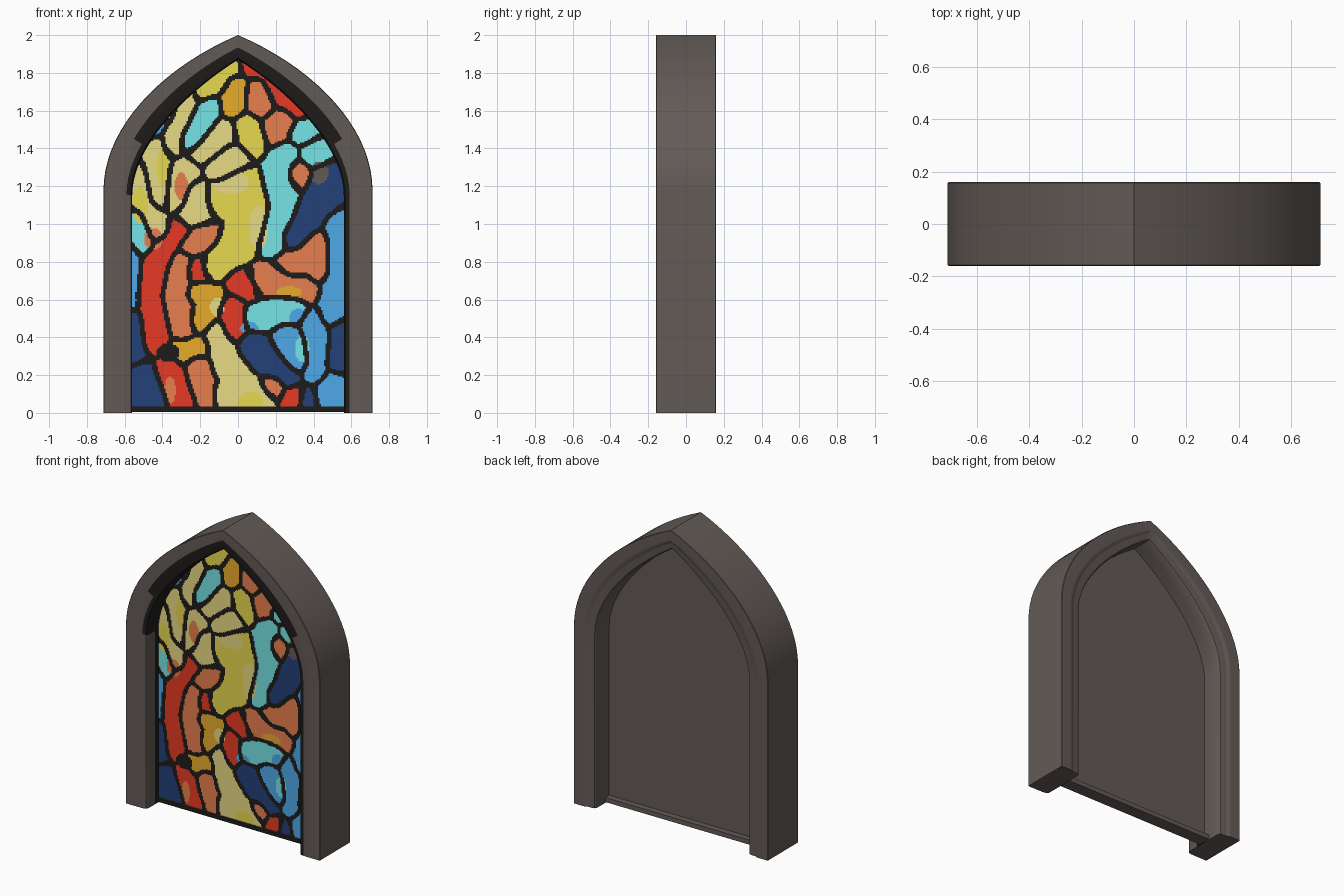
import bpy, bmesh, math

if "Cube" in bpy.data.objects:
    bpy.data.objects.remove(bpy.data.objects["Cube"])

COLOURS = {
    "stone": (0.124, 0.104, 0.095), "lead": (0.013, 0.012, 0.011),
    "pale": (0.84, 0.74, 0.24), "yellow": (0.80, 0.69, 0.08),
    "gold": (0.83, 0.43, 0.025), "orange": (0.83, 0.22, 0.08),
    "red": (0.80, 0.042, 0.018), "cyan": (0.18, 0.78, 0.79),
    "sky": (0.08, 0.41, 0.83), "navy": (0.016, 0.052, 0.19),
}
NAMES = list(COLOURS)
MATS = []
for name, rgb in COLOURS.items():
    m = bpy.data.materials.new(name)
    m.diffuse_color = (*rgb, 1)
    m.use_nodes = True
    m.node_tree.nodes["Principled BSDF"].inputs["Base Color"].default_value = m.diffuse_color
    MATS.append(m)
GLASS_Y, BACK_Y = -0.034, 0.005


def make(name, bm, recalc=True):
    if recalc:
        bmesh.ops.recalc_face_normals(bm, faces=bm.faces)
    me = bpy.data.meshes.new(name)
    bm.to_mesh(me)
    bm.free()
    for m in MATS:
        me.materials.append(m)
    ob = bpy.data.objects.new(name, me)
    bpy.context.collection.objects.link(ob)
    return ob


# pointed arch outline: s = 0 is the outer edge, s = 1 the edge of the glass
OUTER = [(0.712, 1.18), (0.712, 1.50), (0.42, 1.82), (0, 2.0)]
INNER = [(0.56, 1.15), (0.56, 1.40), (0.30, 1.68), (0, 1.87)]


def arch(s, base=0.0, n=18):
    p = [(a[0] + (b[0] - a[0]) * s, a[1] + (b[1] - a[1]) * s) for a, b in zip(OUTER, INNER)]
    right = [(p[0][0], base)]
    for i in range(n + 1):
        t = i / n
        k = ((1 - t) ** 3, 3 * t * (1 - t) ** 2, 3 * t * t * (1 - t), t ** 3)
        right.append(tuple(sum(w * q[j] for w, q in zip(k, p)) for j in (0, 1)))
    return right + [(-x, z) for x, z in reversed(right[:-1])]


# frame: moulded section swept along the arch, feet capped
SECTION = [(0, -0.157), (0.02, -0.16), (0.5, -0.16), (0.8, -0.159), (0.95, -0.154),
           (1, -0.138), (1, -0.07), (1, -0.03), (1, 0.0), (1, 0.07), (1, 0.13),
           (0.95, 0.146), (0.85, 0.15), (0.68, 0.15), (0.62, 0.152), (0.55, 0.159),
           (0.45, 0.16), (0.02, 0.16), (0, 0.157)]
bm = bmesh.new()
rings = [[bm.verts.new((x, y, z)) for x, z in arch(s)] for s, y in SECTION]
for i, (s, y) in enumerate(SECTION):
    j = (i + 1) % len(SECTION)
    a, b = rings[i], rings[j]
    mid_s, mid_y = (s + SECTION[j][0]) / 2, (y + SECTION[j][1]) / 2
    for k in range(len(a) - 1):
        f = bm.faces.new((a[k], a[k + 1], b[k + 1], b[k]))
        c = f.calc_center_median()
        # dark band round the front of the opening, wider over the arch
        if c.z > 1.45:
            dark = mid_s > 0.5
        elif c.z > 1.15:
            dark = mid_s > 0.8
        else:
            dark = mid_y > -0.08 or (c.x > 0 and mid_s > 0.8 and mid_y < -0.13)
        if dark and mid_y < 0 and mid_s > 0.3:
            f.material_index = 1
for end in (0, -1):
    bm.faces.new([r[end] for r in rings])
frame = make("arch_frame", bm)

# stone back panel
bm = bmesh.new()
face = bm.faces.new([bm.verts.new((x, GLASS_Y + 0.005, z)) for x, z in arch(0.7, 0.015)])
ext = bmesh.ops.extrude_face_region(bm, geom=[face])
bmesh.ops.translate(bm, vec=(0, BACK_Y - GLASS_Y - 0.005, 0),
                    verts=[v for v in ext["geom"] if isinstance(v, bmesh.types.BMVert)])
make("back_panel", bm)

# low sill, dark on the front
bm = bmesh.new()
bmesh.ops.create_cube(bm, size=1)
for v in bm.verts:
    v.co = (v.co.x * 1.16, v.co.y * 0.085 + 0.003, (v.co.z + 0.5) * 0.03 + 0.005)
bmesh.ops.recalc_face_normals(bm, faces=bm.faces)
for f in bm.faces:
    f.material_index = 1 if f.normal.y < -0.5 else 0
make("sill", bm)

# glass pieces: each is a brush stroke (x, z pairs); a pane is the area nearest its stroke
PANES = []


def panes(colour, *strokes):
    for st in strokes:
        pts = list(zip(st[::2], st[1::2]))
        segs = list(zip(pts, pts[1:])) or [(pts[0], pts[0])]
        PANES.append((NAMES.index(colour), segs))


panes("pale", (-.27, 1.69, -.31, 1.56, -.36, 1.44), (-.43, 1.42, -.45, 1.28, -.42, 1.15),
      (-.53, 1.26, -.50, 1.10, -.42, .97), (-.18, 1.38, -.07, 1.50), (-.27, 1.27, -.33, 1.14),
      (-.25, 1.05, -.22, 1.16), (-.12, .42, -.07, .26, .03, .16, .13, .07, -.06, .09),
      (-.04, 1.34, -.11, 1.30))
panes("yellow", (-.20, 1.72, -.10, 1.77, -.02, 1.83), (.09, 1.46, .03, 1.52),
      (-.10, 1.16, .02, 1.21, .09, 1.10, .07, .95, -.04, .84, -.14, .77))
panes("gold", (-.03, 1.61, -.01, 1.74), (-.20, .64, -.13, .59, -.20, .48), (-.30, .32, -.22, .35))
panes("orange", (.11, 1.74, .11, 1.64), (.24, 1.54, .19, 1.49), (.31, 1.27), (-.21, .92, -.25, .88),
      (.29, .78, .36, .82, .42, .88, .43, .76), (.12, .70, .24, .69, .36, .65),
      (-.29, .80, -.33, .62, -.28, .45), (-.21, .24, -.19, .08), (.19, .14))
panes("red", (.05, 1.84, .20, 1.74, .31, 1.62), (-.32, .96, -.44, .80, -.47, .62, -.44, .38),
      (-.22, .77, -.21, .74), (.02, .68, .05, .67), (-.04, .55, -.02, .46),
      (-.36, .24, -.31, .12, -.27, .06), (.29, .08))
panes("cyan", (-.15, 1.60, -.24, 1.46), (-.35, 1.66, -.38, 1.58), (.25, 1.36, .23, 1.18, .23, 1.05, .18, .92),
      (.34, 1.49), (.40, 1.37), (-.54, 1.02, -.51, .90), (.10, .50, .20, .53, .30, .54))
panes("sky", (-.45, 1.50, -.42, 1.54), (.54, .98, .52, .74, .49, .52), (-.585, .84, -.585, .60),
      (.26, .40, .31, .28), (.40, .48, .43, .40, .41, .22), (.45, .08, .50, .16))
panes("navy", (.46, 1.24, .44, 1.12, .36, 1.02, .30, .94), (.09, .36, .14, .28, .26, .19),
      (-.52, .22, -.47, .07), (-.57, .48, -.55, .30), (.38, .07), (.54, .42, .53, .27))

# paler or darker patches inside panes: x, z, half width, half height
TINTS = [("pale", -.04, 1.22, .10, .06), ("pale", .11, .98, .05, .12), ("yellow", -.40, 1.30, .03, .10),
         ("yellow", -.52, 1.10, .04, .10), ("orange", -.30, 1.20, .035, .07), ("stone", .43, 1.27, .05, .06),
         ("orange", -.45, .92, .05, .06), ("yellow", .07, .06, .07, .05), ("sky", .32, .50, .05, .05),
         ("cyan", .34, .34, .04, .07), ("sky", .06, .45, .05, .03), ("lead", -.37, .32, .06, .05),
         ("orange", -.36, .12, .03, .07), ("gold", .27, .64, .07, .03), ("pale", -.11, .56, .04, .05)]


def dist(x, z, segs):
    best = 9.0
    for (ax, az), (bx, bz) in segs:
        dx, dz = bx - ax, bz - az
        q = dx * dx + dz * dz
        t = max(0.0, min(1.0, ((x - ax) * dx + (z - az) * dz) / q)) if q else 0.0
        best = min(best, math.hypot(x - ax - t * dx, z - az - t * dz))
    return best


def pane_colour(x, z):
    d1, d2, col = 9.0, 9.0, 1
    for c, segs in PANES:
        d = dist(x, z, segs)
        if d < d1:
            d1, d2, col = d, d1, c
        elif d < d2:
            d2 = d
    if d2 - d1 < 0.027:
        return 1
    for name, cx, cz, rx, rz in TINTS:
        if ((x - cx) / rx) ** 2 + ((z - cz) / rz) ** 2 < 1:
            return NAMES.index(name)
    return col


# glass sheet, its outline hidden inside the frame
EDGE = arch(0.9)[:20]


def half_width(z):
    for (x0, z0), (x1, z1) in zip(EDGE, EDGE[1:]):
        if z0 <= z <= z1:
            return x0 + (x1 - x0) * (z - z0) / (z1 - z0)
    return 0.0


STEP = 0.008
bm = bmesh.new()
verts = {}


def corner(i, k):
    if (i, k) not in verts:
        verts[i, k] = bm.verts.new((i * STEP, GLASS_Y, k * STEP))
    return verts[i, k]


for k in range(4, 240):
    z = (k + 0.5) * STEP
    w = half_width(z)
    for i in range(-75, 75):
        x = (i + 0.5) * STEP
        if abs(x) < w:
            f = bm.faces.new((corner(i, k), corner(i + 1, k), corner(i + 1, k + 1), corner(i, k + 1)))
            f.material_index = pane_colour(x, z)
make("stained_glass", bm, recalc=False)

# smooth mouldings on the frame
bpy.context.view_layer.objects.active = frame
frame.select_set(True)
bpy.ops.object.shade_smooth_by_angle(angle=math.radians(35))
